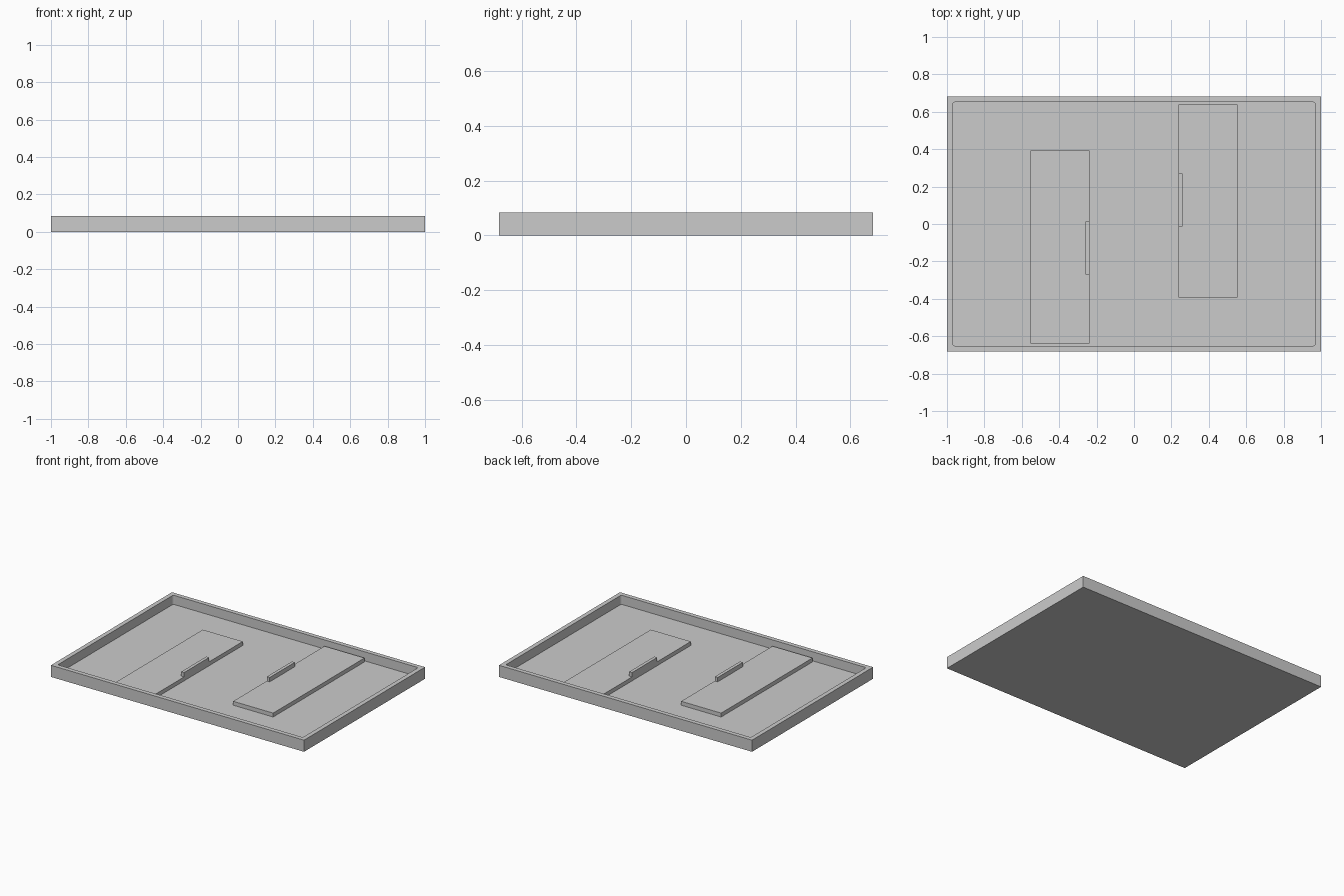
import bpy, bmesh

cube = bpy.data.objects.get("Cube")
if cube:
    bpy.data.objects.remove(cube, do_unlink=True)

GREY = (0.6, 0.6, 0.6, 1)
grey = bpy.data.materials.new("plain_grey")
grey.use_nodes = True
grey.diffuse_color = GREY
grey.node_tree.nodes["Principled BSDF"].inputs["Base Color"].default_value = GREY

HALF_X, HALF_Y, HEIGHT = 1.0, 0.683, 0.083
WALL, FLOOR = 0.045, 0.018
PLATE_TOP, BAR_TOP = 0.046, 0.077


def box_bmesh(x0, x1, y0, y1, z0, z1):
    bm = bmesh.new()
    bmesh.ops.create_cube(bm, size=1)
    for v in bm.verts:
        v.co = (x1 if v.co.x > 0 else x0, y1 if v.co.y > 0 else y0, z1 if v.co.z > 0 else z0)
    return bm


def finish(name, bm):
    bmesh.ops.recalc_face_normals(bm, faces=bm.faces)
    mesh = bpy.data.meshes.new(name)
    bm.to_mesh(mesh)
    bm.free()
    mesh.materials.append(grey)
    obj = bpy.data.objects.new(name, mesh)
    bpy.context.collection.objects.link(obj)
    return obj


# Shallow tray: inset the top, sink the floor, round the inner corners
bm = box_bmesh(-HALF_X, HALF_X, -HALF_Y, HALF_Y, 0, HEIGHT)
top = max(bm.faces, key=lambda f: f.calc_center_median().z)
bmesh.ops.inset_region(bm, faces=[top], thickness=WALL)
floor = bmesh.ops.extrude_discrete_faces(bm, faces=[top])["faces"][0]
bmesh.ops.translate(bm, verts=floor.verts, vec=(0, 0, FLOOR - HEIGHT))
corners = [e for e in bm.edges
           if abs(e.verts[0].co.z - e.verts[1].co.z) > 0.01
           and all(abs(v.co.x) < HALF_X - 0.01 for v in e.verts)]
bmesh.ops.bevel(bm, geom=corners, offset=0.01, segments=4, profile=0.5, affect='EDGES')
finish("tray", bm)

# Raised plate with a small bar on its inner edge, repeated half a turn round
for side, sign in (("left", 1), ("right", -1)):
    def part(name, x0, x1, y0, y1, z0, z1):
        xs, ys = sorted((sign * x0, sign * x1)), sorted((sign * y0, sign * y1))
        finish(f"{side}_{name}", box_bmesh(*xs, *ys, z0, z1))

    part("plate", 0.237, 0.553, -0.393, HALF_Y - WALL, FLOOR, PLATE_TOP)
    part("bar", 0.237, 0.26, -0.014, 0.27, PLATE_TOP, BAR_TOP)
